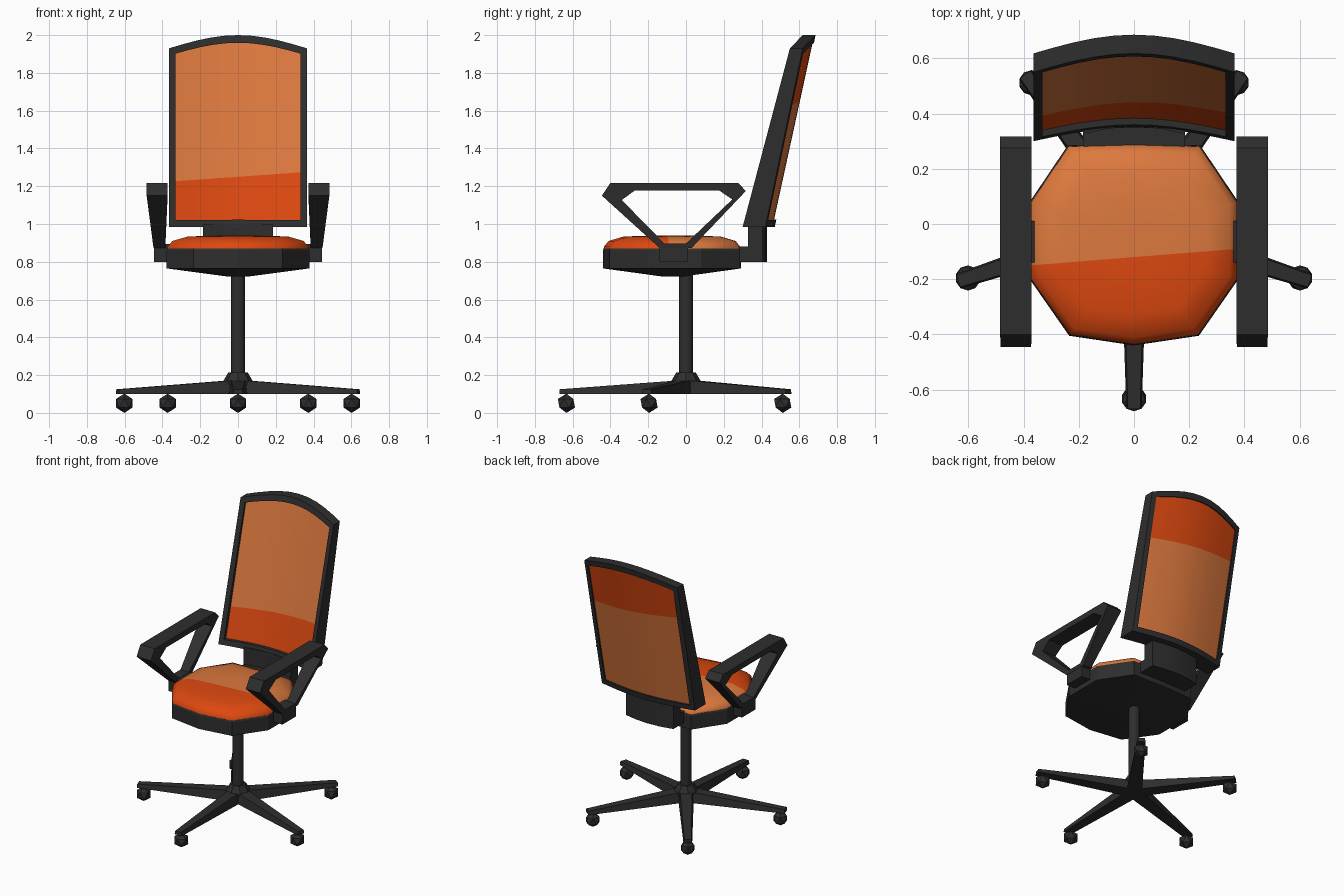
import bpy, bmesh, math
from mathutils import Vector, Matrix

if "Cube" in bpy.data.objects:
    bpy.data.objects.remove(bpy.data.objects["Cube"])


def material(name, rgb):
    m = bpy.data.materials.new(name)
    m.use_nodes = True
    m.diffuse_color = (*rgb, 1)
    m.node_tree.nodes["Principled BSDF"].inputs["Base Color"].default_value = (*rgb, 1)
    return m


DARK = material("charcoal plastic", (0.027, 0.027, 0.027))
LIGHT = material("light orange fabric", (0.72, 0.19, 0.048))
RED = material("deep orange fabric", (0.72, 0.065, 0.005))


def lerp(a, b, t):
    return a + (b - a) * t


def finish(name, bm, mats=(DARK,), smooth=None, recalc=True):
    if recalc:
        bmesh.ops.recalc_face_normals(bm, faces=bm.faces)
    me = bpy.data.meshes.new(name)
    bm.to_mesh(me)
    bm.free()
    ob = bpy.data.objects.new(name, me)
    bpy.context.collection.objects.link(ob)
    for m in mats:
        me.materials.append(m)
    if smooth:
        bpy.ops.object.select_all(action='DESELECT')
        ob.select_set(True)
        bpy.context.view_layer.objects.active = ob
        bpy.ops.object.shade_smooth_by_angle(angle=math.radians(smooth))
    return ob


def loft(rings, cyclic=False):
    """Skin equal-length closed rings; cap the ends, or join last to first."""
    bm = bmesh.new()
    vs = [[bm.verts.new(p) for p in r] for r in rings]
    n = len(vs[0])
    pairs = list(zip(vs, vs[1:])) + ([(vs[-1], vs[0])] if cyclic else [])
    for a, b in pairs:
        for i in range(n):
            j = (i + 1) % n
            bm.faces.new((a[i], a[j], b[j], b[i]))
    if not cyclic:
        bm.faces.new(vs[0])
        bm.faces.new(vs[-1])
    return bm


def box(x0, x1, y0, y1, z0, z1):
    return loft([[(x0, y0, z), (x1, y0, z), (x1, y1, z), (x0, y1, z)] for z in (z0, z1)])


def lathe(profile, sides):
    return loft([[(r * math.cos(math.tau * i / sides), r * math.sin(math.tau * i / sides), z)
                  for i in range(sides)] for r, z in profile])


# Star base: five tapered legs with faceted casters, first one to the front
for k in range(5):
    turn = Matrix.Rotation(math.tau * k / 5 - math.pi / 2, 4, 'Z')
    bm = loft([[(r, -w, 0.1), (r, w, 0.1), (r, w * 0.8, top), (r, -w * 0.8, top)]
               for r, w, top in ((0, 0.05, 0.175), (0.67, 0.028, 0.125))])
    bm.transform(turn)
    finish(f"base_leg_{k + 1}", bm)
    bm = bmesh.new()
    bmesh.ops.create_icosphere(bm, subdivisions=1, radius=0.051,
                               matrix=turn @ Matrix.Translation((0.633, 0, 0.051)))
    finish(f"caster_{k + 1}", bm)

finish("hub", lathe([(0.07, 0.1), (0.08, 0.165), (0.052, 0.213)], 8))
finish("gas_post", lathe([(0.037, 0.12), (0.037, 0.74)], 12), smooth=40)

# Seat: ten-sided shell with a domed cushion
half = [(0, -0.44), (0.235, -0.405), (0.378, -0.2), (0.378, 0.08), (0.24, 0.285), (0, 0.292)]
outline = half + [(-x, y) for x, y in half[-2:0:-1]]


def seat_ring(s, z):
    return [(x * s, (y + 0.07) * s - 0.07, z) for x, y in outline]


finish("seat_shell", loft([seat_ring(s, z) for s, z in
                           ((0.99, 0.87), (1, 0.86), (1, 0.765), (0.15, 0.722))]))
bm = loft([seat_ring(s, z) for s, z in ((0.99, 0.865), (0.985, 0.88), (0.92, 0.91), (0.7, 0.934), (0.3, 0.938))])
seam, across = Vector((0, -0.12, 0)), Vector((-0.08, 1, 0))
bmesh.ops.bisect_plane(bm, geom=bm.verts[:] + bm.edges[:] + bm.faces[:],
                       plane_co=seam, plane_no=across)
for f in bm.faces:
    f.material_index = int((f.calc_center_median() - seam).dot(across) < 0)
finish("seat_cushion", bm, (LIGHT, RED), 50)


# Backrest space: u across, v up, d from front to back
def back_point(u, v, d):
    b = math.cos(u * math.pi / 2)
    y = lerp(lerp(0.30, 0.55, v), lerp(0.42, 0.618, v), d) + lerp(0.05, 0.068, v) * b
    return (0.365 * u, y, lerp(0.985, 1.93 + 0.07 * b, v))


cols = [i / 5 - 1 for i in range(11)]


def frame_ring(su, v0, v1, d):
    return ([back_point(u * su, v0, d) for u in cols] +
            [back_point(u * su, v1, d) for u in reversed(cols)])


finish("back_frame", loft([frame_ring(1, 0, 1, 0), frame_ring(1, 0, 1, 1),
                           frame_ring(0.91, 0.037, 0.96, 1),
                           frame_ring(0.91, 0.037, 0.96, 0)], cyclic=True), smooth=25)


# Fabric sheets, each with a sloping colour seam
def sheet(name, d, z_seam, slope, mats, flip):
    bm = bmesh.new()
    rows = []
    for u in cols:
        u *= 0.92
        v = (z_seam + slope * u - 0.985) / (0.945 + 0.07 * math.cos(u * math.pi / 2))
        rows.append([bm.verts.new(back_point(u, t, d)) for t in (0.03, v, 0.967)])
    for a, b in zip(rows, rows[1:]):
        for i in range(2):
            f = bm.faces.new((a[i], b[i], b[i + 1], a[i + 1]))
            f.material_index = i
            if flip:
                f.normal_flip()
    finish(name, bm, mats, 40, recalc=False)


sheet("back_fabric_front", 0.2, 1.25, 0.026, (RED, LIGHT), False)
sheet("back_fabric_rear", 0.9, 1.66, -0.033, (LIGHT, RED), True)

# Curved L-shaped bracket joining seat and backrest
section = [(0.16, 0.8), (0.43, 0.8), (0.43, 1.0), (0.352, 1.0), (0.352, 0.88), (0.16, 0.88)]
finish("back_bracket", loft([[(0.185 * u, y - 0.025 * u * u, z) for y, z in section]
                             for u in (-1, -0.5, 0, 0.5, 1)]), smooth=25)

# Armrests: a flat-topped loop that narrows towards its mounting block
outer = [(-0.4, 1.218), (0.275, 1.218), (0.317, 1.175), (0.03, 0.873), (-0.14, 0.873), (-0.445, 1.15)]
inner = [(-0.27, 1.178), (0.175, 1.178), (0.245, 1.13), (0, 0.897), (-0.115, 0.897), (-0.34, 1.127)]


def arm_ring(loop, side, outward):
    ring = []
    for y, z in loop:
        t = min(1, (z - 0.87) / 0.29)
        x = lerp(0.447, 0.485, t) if outward else lerp(0.385, 0.372, t)
        ring.append((side * x, y, z))
    return ring


for label, s in (("left", 1), ("right", -1)):
    finish(f"{label}_armrest", loft([arm_ring(outer, s, False), arm_ring(outer, s, True),
                                     arm_ring(inner, s, True), arm_ring(inner, s, False)], cyclic=True))
    finish(f"{label}_arm_mount", box(s * 0.34, s * 0.446, -0.14, 0.01, 0.8, 0.895))
